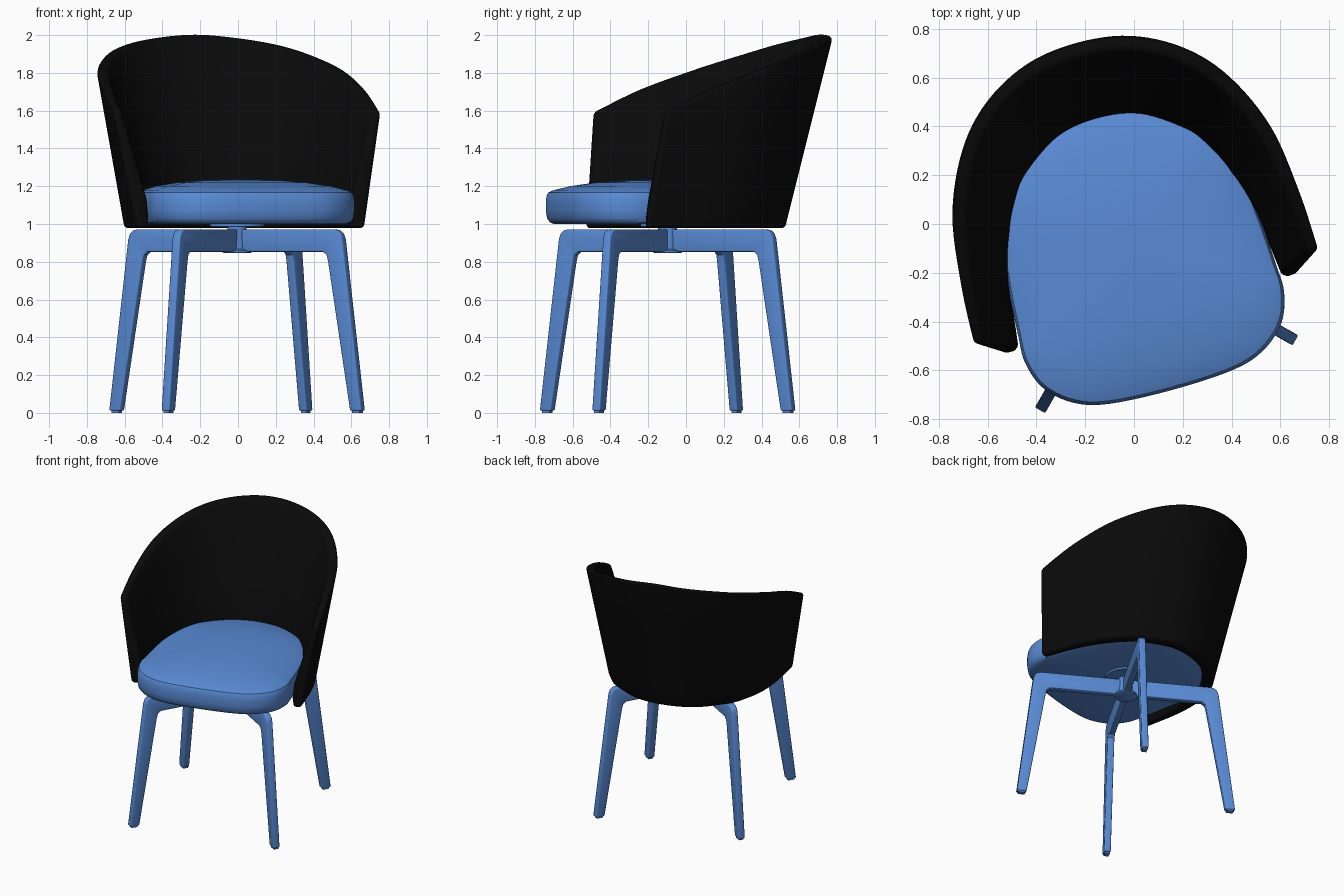
import bpy, bmesh, math
from mathutils import Vector

if "Cube" in bpy.data.objects:
    bpy.data.objects.remove(bpy.data.objects["Cube"])

CENTER, TURN = Vector((-0.005, -0.097, 0)), math.radians(15.3)   # whole chair is swivelled


def material(name, rgb):
    m = bpy.data.materials.new(name)
    m.diffuse_color = (*rgb, 1)
    m.use_nodes = True
    m.node_tree.nodes["Principled BSDF"].inputs["Base Color"].default_value = m.diffuse_color
    return m


BLUE = material("blue", (0.10, 0.26, 0.67))
BLACK = material("black", (0.003, 0.003, 0.003))


def finish(name, bm, mat, bevel=0, angle=0.0):
    bmesh.ops.recalc_face_normals(bm, faces=bm.faces)
    if bevel:
        edges = [e for e in bm.edges if e.calc_face_angle(0) > math.radians(42)]
        bmesh.ops.bevel(bm, geom=edges, offset=bevel, segments=3, profile=0.5,
                        affect='EDGES', clamp_overlap=True)
    me = bpy.data.meshes.new(name)
    bm.to_mesh(me)
    bm.free()
    me.materials.append(mat)
    ob = bpy.data.objects.new(name, me)
    bpy.context.collection.objects.link(ob)
    ob.location, ob.rotation_euler = CENTER, (0, 0, TURN + angle)
    bpy.ops.object.select_all(action='DESELECT')
    ob.select_set(True)
    bpy.context.view_layer.objects.active = ob
    bpy.ops.object.shade_smooth_by_angle(angle=math.radians(35))
    return ob


def spline(pts, steps, closed=False):
    """Catmull-Rom curve through points."""
    p, n, out = [Vector(q) for q in pts], len(pts), []
    get = lambda i: p[i % n] if closed else p[max(0, min(n - 1, i))]
    for i in range(n if closed else n - 1):
        a, b, c, d = (get(i + k) for k in (-1, 0, 1, 2))
        for s in range(steps):
            t = s / steps
            out.append(0.5 * (2 * b + (c - a) * t + (2 * a - 5 * b + 4 * c - d) * t * t
                              + (3 * b - a - 3 * c + d) * t ** 3))
    return out if closed else out + [p[-1]]


def loft(bm, rings, loop=False):
    rows = [[bm.verts.new(v) for v in r] for r in rings]
    n = len(rows[0])
    for a, b in zip(rows, rows[1:]):
        for j in range(n):
            k = (j + 1) % n
            bm.faces.new((a[j], a[k], b[k], b[j]))
    bm.faces.new(rows[0])
    bm.faces.new(rows[-1])


# seat cushion: half outline mirrored, then stacked rings up to a domed top
half = [(0, -.605), (.26, -.592), (.40, -.55), (.505, -.46), (.55, -.34), (.548, -.22),
        (.535, -.02), (.505, .2), (.42, .41), (.22, .55), (0, .60)]
outline = spline(half + [(-x, y) for x, y in half[-2:0:-1]], 5, True)
rings = [(.93, 1.0), (.965, 1.008), (.99, 1.03), (1.0, 1.07), (1.0, 1.12), (.993, 1.15),
         (.98, 1.167), (.93, 1.18), (.8, 1.2), (.6, 1.219), (.4, 1.23), (.2, 1.235), (.05, 1.237)]
bm = bmesh.new()
loft(bm, [[(v.x * s, v.y * s, z) for v in outline] for s, z in rings])
finish("seat", bm, BLUE)

# wrap-around backrest: rows are (bottom x, bottom y, top x, top y), with rim heights
rows = [(0, .62, 0, .875), (.22, .58, .22, .845), (.42, .44, .42, .74), (.50, .33, .57, .575),
        (.565, .19, .68, .33), (.605, 0, .722, .04), (.625, -.28, .735, -.21)]
rim_z = [2.002, 1.985, 1.95, 1.895, 1.815, 1.71, 1.59]
low = [(b[0], b[1], .978) for b in rows]
top = [(b[2], b[3], z) for b, z in zip(rows, rim_z)]
flip = lambda pts: [(-x, y, z) for x, y, z in pts[:0:-1]] + pts
low, top = spline(flip(low), 6), spline(flip(top), 6)
levels = [(0, .08), (.1, .11), (.25, .125), (.45, .11), (.7, .088), (1, .065)]
n = len(low)
sections = []
for i in range(n):
    a, b = max(i - 1, 0), min(i + 1, n - 1)
    ends = min(i, n - 1 - i) / 12
    thin = .68 + .32 * min(1, ends)          # arms get thinner at their front ends
    outer, inner = [], []
    for f, thick in levels:
        p = low[i].lerp(top[i], f)
        t = low[b].lerp(top[b], f) - low[a].lerp(top[a], f)
        normal = Vector((t.y, -t.x, 0)).normalized()
        outer.append(p)
        inner.append(p + normal * thick * thin)
    sections.append(outer + inner[::-1])
bm = bmesh.new()
loft(bm, sections)
finish("backrest", bm, BLACK, bevel=.02)

# four bent legs, each an extruded profile of (radius, height)
profile = [(0, .972), (.595, .972), (.622, .966), (.641, .95), (.652, .92), (.768, .012),
           (.700, .012), (.566, .80), (.557, .835), (.535, .853), (0, .853)]
names = ("front_left", "front_right", "back_right", "back_left")
for k, name in enumerate(names):
    ang = math.radians(-135 + 90 * k)
    bm = bmesh.new()
    f = bm.faces.new([bm.verts.new((r, -.024, z)) for r, z in profile])
    ext = bmesh.ops.extrude_face_region(bm, geom=[f])["geom"]
    bmesh.ops.translate(bm, vec=(0, .048, 0),
                        verts=[v for v in ext if isinstance(v, bmesh.types.BMVert)])
    finish(name + "_leg", bm, BLUE, bevel=.007, angle=ang)
    # foot glide
    bm = bmesh.new()
    loft(bm, [[(.711, -.017, z), (.757, -.017, z), (.757, .017, z), (.711, .017, z)]
              for z in (0, .02)])
    finish(name + "_glide", bm, BLUE, angle=ang)


def lathe(name, pts, seg=40):
    bm = bmesh.new()
    loft(bm, [[(r * math.cos(2 * math.pi * j / seg), r * math.sin(2 * math.pi * j / seg), z)
               for j in range(seg)] for r, z in pts])
    finish(name, bm, BLUE)


# central hub and swivel plate
lathe("hub", [(.07, .846), (.077, .85), (.077, .86), (.052, .868), (.05, .99)])
lathe("swivel_plate", [(.14, .984), (.145, .988), (.145, 1.005)])
